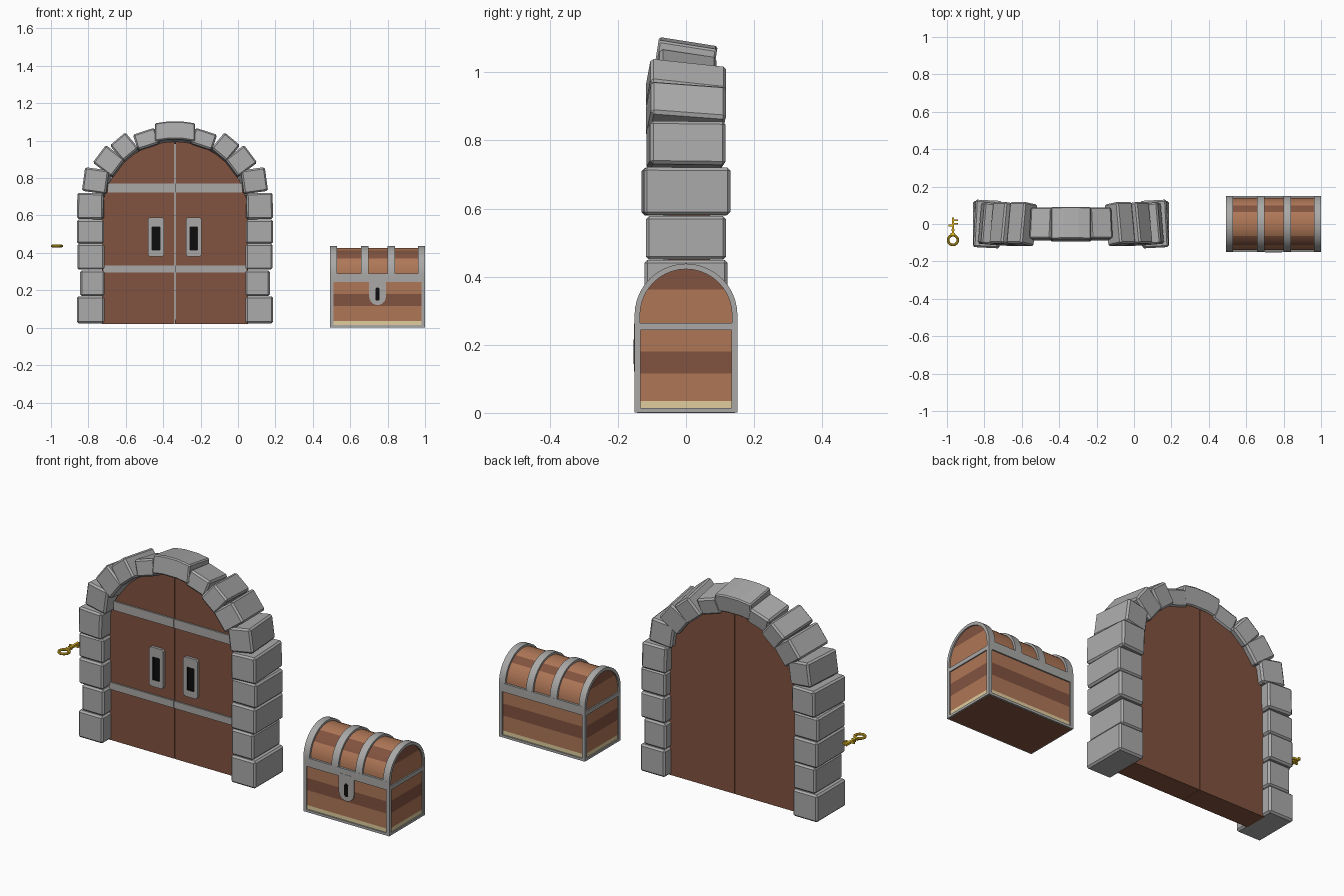
import bpy, bmesh, math
from mathutils import Matrix, Vector

if "Cube" in bpy.data.objects:
    bpy.data.objects.remove(bpy.data.objects["Cube"])


def material(name, rgb):
    m = bpy.data.materials.new(name)
    m.diffuse_color = (*rgb, 1)
    m.use_nodes = True
    m.node_tree.nodes["Principled BSDF"].inputs["Base Color"].default_value = m.diffuse_color
    return m


STONE = material("grey stone", (0.41, 0.405, 0.405))
IRON = material("grey iron", (0.40, 0.395, 0.39))
DOOR = material("dark brown wood", (0.222, 0.086, 0.050))
LIGHT = material("light brown wood", (0.43, 0.185, 0.095))
CREAM = material("cream wood", (0.75, 0.61, 0.34))
BLACK = material("black", (0.004, 0.004, 0.004))
GOLD = material("gold", (0.80, 0.52, 0.02))


def finish(name, bm, mats, loc=(0, 0, 0), mirror=False, bevel=0, smooth=False):
    bmesh.ops.recalc_face_normals(bm, faces=bm.faces)
    me = bpy.data.meshes.new(name)
    bm.to_mesh(me)
    bm.free()
    ob = bpy.data.objects.new(name, me)
    bpy.context.collection.objects.link(ob)
    ob.location = loc
    for m in mats:
        me.materials.append(m)
    if bevel:
        b = ob.modifiers.new("bevel", 'BEVEL')
        b.width, b.segments = bevel, 1
    if mirror:
        ob.modifiers.new("mirror", 'MIRROR').use_mirror_merge = False
    if smooth:
        bpy.ops.object.select_all(action='DESELECT')
        ob.select_set(True)
        bpy.context.view_layer.objects.active = ob
        bpy.ops.object.shade_smooth_by_angle(angle=math.radians(35))
    return ob


def box(bm, x0, x1, y0, y1, z0, z1, mat=None):
    m = Matrix.Translation(((x0 + x1) / 2, (y0 + y1) / 2, (z0 + z1) / 2))
    m = (mat or Matrix()) @ m @ Matrix.Diagonal((x1 - x0, y1 - y0, z1 - z0, 1))
    return bmesh.ops.create_cube(bm, size=1, matrix=m)["verts"]


def prism(bm, pts, a, b, axis):
    """Extrude a 2D outline: along x the points are (y, z), along y they are (x, z)."""
    at = (lambda p, t: (t, p[0], p[1])) if axis == 'x' else (lambda p, t: (p[0], t, p[1]))
    f = bm.faces.new([bm.verts.new(at(p, a)) for p in pts])
    g = bmesh.ops.extrude_face_region(bm, geom=[f])["geom"]
    d = Vector(at((0, 0), b - a))
    bmesh.ops.translate(bm, vec=d, verts=[v for v in g if isinstance(v, bmesh.types.BMVert)])


def arc(r, cz, a0, a1, n):
    return [(r * math.cos(math.radians(a0 + (a1 - a0) * i / n)),
             cz + r * math.sin(math.radians(a0 + (a1 - a0) * i / n))) for i in range(n + 1)]


DX = -0.337  # centre of the doorway

# Arch stones: offset, height, radial size, tangent size, depth, angle, tilt
stones = [(.451, .0955, .146, .145, .245, 0, 0),
          (.442, .238, .130, .138, .235, 0, 0),
          (.450, .380, .144, .138, .245, 0, 0),
          (.452, .514, .146, .128, .235, 0, 0),
          (.447, .650, .140, .140, .254, 1, 3),
          (.416, .785, .130, .128, .222, 8, 5),
          (.344, .884, .128, .118, .222, 37, 7),
          (.262, .956, .112, .108, .225, 50, 8),
          (.150, .998, .088, .122, .170, 72, 9)]
bm = bmesh.new()
for dx, z, w, h, d, ang, tilt in stones:
    m = (Matrix.Translation((dx, 0, z)) @ Matrix.Rotation(math.radians(-ang), 4, 'Y')
         @ Matrix.Rotation(math.radians(tilt), 4, 'Z'))
    box(bm, -w / 2, w / 2, -d / 2, d / 2, -h / 2, h / 2, m)
finish("arch_stones", bm, [STONE], (DX, 0, 0), mirror=True, bevel=0.009)

# Keystone with a gently curved top and bottom
bm = bmesh.new()
xs = (-.107, -.04, .04, .107)
outline = [(x, -.050 - x * x) for x in xs] + [(x, .047 - x * x) for x in reversed(xs)]
prism(bm, outline, -.087, .087, 'y')
bmesh.ops.rotate(bm, verts=bm.verts, matrix=Matrix.Rotation(math.radians(-9), 3, 'X'))
finish("keystone", bm, [STONE], (DX, 0, 1.045), bevel=0.006)

# Door leaves
bm = bmesh.new()
R, CZ = .390, .605
prism(bm, [(.0015, .02), (R, .02)] + arc(R, CZ, 0, 89.75, 16), -.052, .07, 'y')
finish("door_leaves", bm, [DOOR], (DX, 0, 0), mirror=True)

# Door straps
bm = bmesh.new()
box(bm, .0015, .358, -.060, -.045, .722, .770)
box(bm, .0015, .383, -.060, -.045, .294, .332)
finish("door_straps", bm, [IRON], (DX, 0, 0), mirror=True)

# Handle plates with a dark sunken slot
bm = bmesh.new()
x0, x1, z0, z1, c = .059, .143, .38, .59, .010
prism(bm, [(x0 + c, z0), (x1 - c, z0), (x1, z0 + c), (x1, z1 - c),
           (x1 - c, z1), (x0 + c, z1), (x0, z1 - c), (x0, z0 + c)], -.066, -.035, 'y')
bm.normal_update()
front = min(bm.faces, key=lambda f: f.calc_center_median().y)
bmesh.ops.inset_individual(bm, faces=[front], thickness=.023)
for v in front.verts:
    v.co.z = .477 + (v.co.z - .485) * .73
g = bmesh.ops.extrude_face_region(bm, geom=[front])["geom"]
bmesh.ops.translate(bm, vec=(0, .010, 0), verts=[v for v in g if isinstance(v, bmesh.types.BMVert)])
if front.is_valid:
    bm.faces.remove(front)
for f in bm.faces:
    p = f.calc_center_median()
    if -.065 < p.y < -.052 and .075 < p.x < .127 and .40 < p.z < .56:
        f.material_index = 1
finish("handle_plates", bm, [IRON, BLACK], (DX, 0, 0), mirror=True)

# Chest body: planks coloured by height
bm = bmesh.new()
box(bm, .498, .994, -.144, .144, .0, .25)
for z in (.035, .115, .18):
    bmesh.ops.bisect_plane(bm, geom=bm.verts[:] + bm.edges[:] + bm.faces[:],
                           plane_co=(0, 0, z), plane_no=(0, 0, 1))
for f in bm.faces:
    z = f.calc_center_median().z
    f.material_index = 0 if z < .01 or .115 < z < .18 else 2 if z < .035 else 1
finish("chest_body", bm, [DOOR, LIGHT, CREAM])

# Chest lid: planks coloured by angle, ends by height
LZ = .287
bm = bmesh.new()
prism(bm, [(-.140, .25), (.140, .25)] + arc(.140, LZ, 0, 180, 20), .499, .993, 'x')
bmesh.ops.bisect_plane(bm, geom=bm.verts[:] + bm.edges[:] + bm.faces[:],
                       plane_co=(0, 0, .362), plane_no=(0, 0, 1))
bm.normal_update()
for f in bm.faces:
    p = f.calc_center_median()
    if abs(f.normal.x) > .5:
        f.material_index = 0 if p.z > .362 else 1
    else:
        a = math.degrees(math.atan2(p.z - LZ, p.y))
        f.material_index = 0 if 45 < a < 63 or 117 < a < 144 else 1
finish("chest_lid", bm, [DOOR, LIGHT], smooth=True)

# Curved iron bands over the lid
bm = bmesh.new()
band = ([(.151, .262)] + arc(.151, LZ, 0, 180, 20) + [(-.151, .262)]
        + [(-.135, .262)] + arc(.135, LZ, 180, 0, 20) + [(.135, .262)])
for a, b in ((.492, .528), (.658, .699), (.800, .840), (.963, 1.0)):
    prism(bm, band, a, b, 'x')
finish("lid_bands", bm, [IRON], smooth=True)

# Iron frame: corner posts, bottom rim and belt
bm = bmesh.new()
for x in (.492, .982):
    for y in (-.151, .133):
        box(bm, x, x + .018, y, y + .018, .001, .262)
for x in (.492, .990):
    box(bm, x, x + .010, -.15, .15, .001, .014)
    box(bm, x, x + .010, -.15, .15, .243, .264)
for y in (-.151, .136):
    box(bm, .492, 1.0, y, y + .015, .001, .014)
    box(bm, .492, 1.0, y, y + .015, .245, .291)
finish("chest_frame", bm, [IRON])

# Lock plate and keyhole
bm = bmesh.new()
prism(bm, [(-.045, .262), (.045, .262)] + [(x, z) for x, z in reversed(arc(.045, .166, 180, 360, 10))],
      -.152, -.14, 'y')
finish("lock_plate", bm, [IRON], (.746, 0, 0))
bm = bmesh.new()
prism(bm, arc(.011, .155, 180, 360, 6) + arc(.011, .205, 0, 180, 6), -.1535, -.148, 'y')
finish("keyhole", bm, [BLACK], (.746, 0, 0))

# Key: ring, shaft, collars and teeth
bpy.ops.mesh.primitive_torus_add(location=(-.968, -.086, .437), major_radius=.026, minor_radius=.007,
                                 major_segments=20, minor_segments=8)
ring = bpy.context.object
ring.name = "key_ring"
ring.data.materials.append(GOLD)
bpy.ops.object.shade_smooth_by_angle()
bm = bmesh.new()
box(bm, -.006, .006, -.062, .036, -.006, .006)
box(bm, -.012, .012, -.056, -.048, -.007, .007)
box(bm, -.011, .011, -.036, -.030, -.007, .007)
box(bm, 0, .026, -.004, .005, -.005, .005)
box(bm, 0, .026, .015, .025, -.005, .005)
box(bm, -.023, 0, -.013, -.004, -.005, .005)
finish("key_shaft", bm, [GOLD], (-.968, 0, .437))
